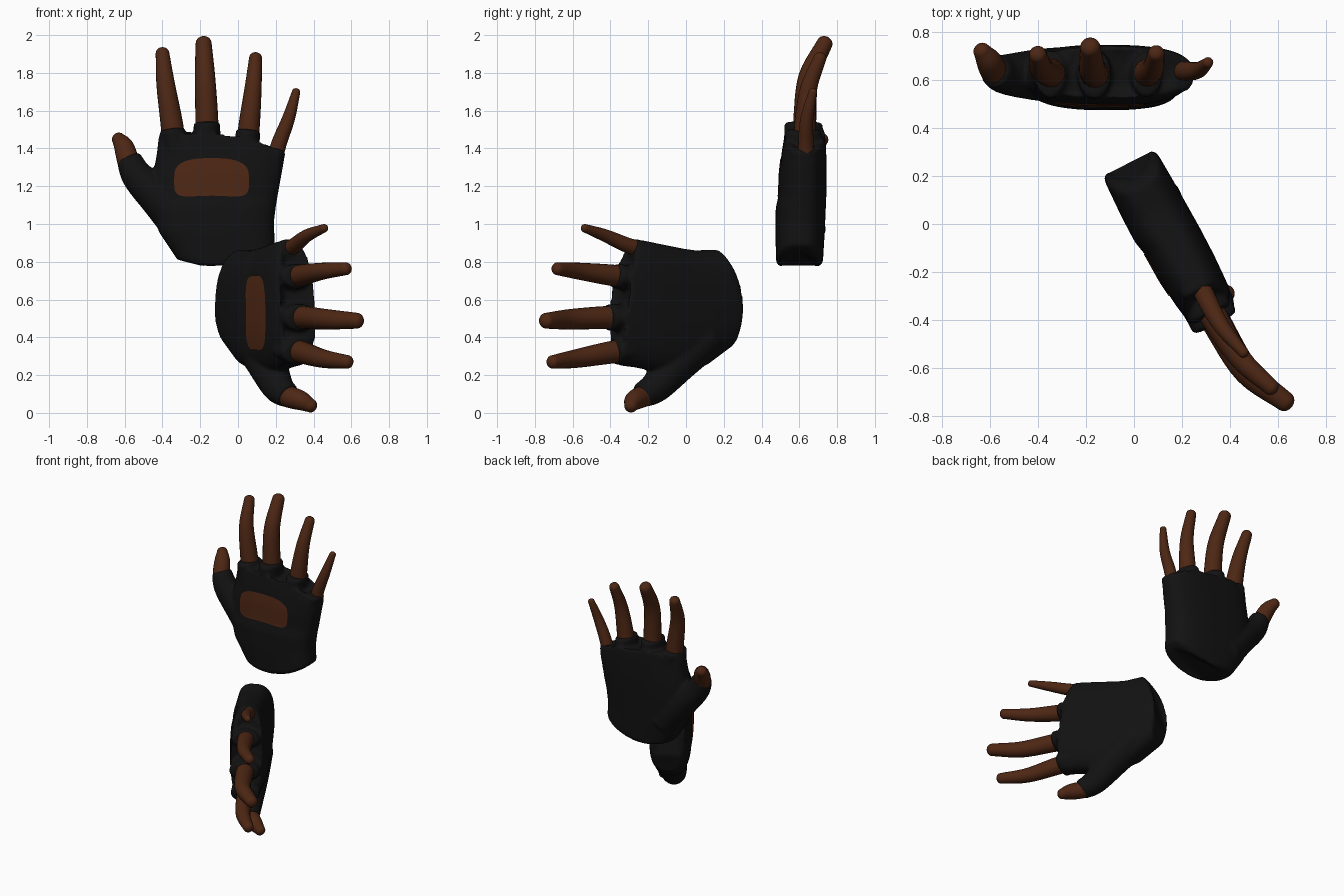
import bpy, bmesh
from math import sin, cos, pi, copysign
from mathutils import Vector, Matrix

if "Cube" in bpy.data.objects:
    bpy.data.objects.remove(bpy.data.objects["Cube"])


def material(name, rgb):
    m = bpy.data.materials.new(name)
    m.diffuse_color = (*rgb, 1)
    m.use_nodes = True
    m.node_tree.nodes["Principled BSDF"].inputs["Base Color"].default_value = m.diffuse_color
    return m


BLACK = material("black_fabric", (0.006, 0.006, 0.006))
SKIN = material("brown_skin", (0.075, 0.02, 0.007))


def make_object(name, bm, mat):
    bmesh.ops.recalc_face_normals(bm, faces=bm.faces)
    me = bpy.data.meshes.new(name)
    bm.to_mesh(me)
    bm.free()
    me.materials.append(mat)
    for p in me.polygons:
        p.use_smooth = True
    ob = bpy.data.objects.new(name, me)
    bpy.context.collection.objects.link(ob)
    return ob


def skin_rings(bm, rings):
    """Bridge closed rings of points into a capped solid."""
    vs = [[bm.verts.new(p) for p in r] for r in rings]
    n = len(vs[0])
    for a, b in zip(vs, vs[1:]):
        for i in range(n):
            j = (i + 1) % n
            bm.faces.new((a[i], a[j], b[j], b[i]))
    bm.faces.new(vs[0][::-1])
    bm.faces.new(vs[-1])


def smooth_path(pts, steps=5):
    """Catmull-Rom through (x, y, z, radius) points."""
    p = [Vector(q) for q in pts]
    p = [2 * p[0] - p[1]] + p + [2 * p[-1] - p[-2]]
    out = []
    for i in range(1, len(p) - 2):
        a, b, c, d = p[i - 1:i + 3]
        for k in range(steps):
            t = k / steps
            out.append(0.5 * (2 * b + (c - a) * t + (2 * a - 5 * b + 4 * c - d) * t * t
                              + (3 * b - a - 3 * c + d) * t ** 3))
    return out + [p[-2]]


def tube(bm, pts, depth=1.0, cap=0.85, n=20):
    """Tapered tube with a rounded end; depth stretches it front to back."""
    path = smooth_path(pts)
    rings = []

    def ring(c, t, r):
        side = Vector((0, 1, 0)).cross(t).normalized()
        fwd = t.cross(side)
        rings.append([c + side * r * cos(2 * pi * i / n) + fwd * r * depth * sin(2 * pi * i / n)
                      for i in range(n)])

    for i, q in enumerate(path):
        t = (path[min(i + 1, len(path) - 1)] - path[max(i - 1, 0)]).to_3d().normalized()
        ring(q.to_3d(), t, q.w)
    for k in range(1, 6):
        a = k / 5.3 * pi / 2
        ring(q.to_3d() + t * q.w * cap * sin(a), t, q.w * cos(a))
    skin_rings(bm, rings)


def bake(ob):
    dg = bpy.context.evaluated_depsgraph_get()
    me = bpy.data.meshes.new_from_object(ob.evaluated_get(dg))
    ob.modifiers.clear()
    ob.data = me
    for p in me.polygons:
        p.use_smooth = True


# Finger paths: x, y, z, radius
FINGERS = {
    "index": [(-.335, .63, 1.40, .062), (-.352, .63, 1.54, .059), (-.383, .645, 1.74, .049), (-.40, .705, 1.905, .036)],
    "middle": [(-.165, .63, 1.44, .063), (-.166, .63, 1.58, .06), (-.175, .65, 1.78, .054), (-.182, .735, 1.958, .042)],
    "ring": [(.045, .63, 1.39, .058), (.06, .63, 1.53, .056), (.08, .65, 1.72, .045), (.093, .71, 1.88, .034)],
    "little": [(.185, .64, 1.30, .042), (.215, .635, 1.42, .041), (.268, .64, 1.56, .034), (.308, .672, 1.70, .022)],
    "thumb": [(-.56, .63, 1.26, .06), (-.583, .64, 1.34, .058), (-.605, .68, 1.41, .052), (-.633, .72, 1.45, .036)],
}

# Glove palm: left x, z, right x, z, front y, back y, arch of the row
ROWS = [
    (-.27, .80, .16, .86, .50, .70, -.055), (-.32, .81, .195, .89, .477, .725, -.05),
    (-.42, .96, .19, 1.01, .473, .735, -.02), (-.45, 1.08, .20, 1.09, .475, .74, 0),
    (-.455, 1.15, .21, 1.15, .49, .743, 0), (-.45, 1.26, .228, 1.25, .495, .745, .02),
    (-.43, 1.37, .243, 1.33, .508, .742, .04), (-.42, 1.46, .24, 1.38, .525, .735, .065),
]
bm = bmesh.new()
N = 48
rings = []
for xl, zl, xr, zr, yf, yb, arch in ROWS:
    r = []
    for i in range(N):
        a = 2 * pi * i / N
        u = copysign(abs(cos(a)) ** (2 / 2.8), cos(a))
        v = copysign(abs(sin(a)) ** (2 / 2.8), sin(a))
        r.append(((xl + xr) / 2 + u * (xr - xl) / 2, (yf + yb) / 2 + v * (yb - yf) / 2,
                  zl + (zr - zl) * (u + 1) / 2 + arch * (1 - u * u)))
    rings.append(r)
skin_rings(bm, rings)

# Thumb sleeve and finger cuffs
tube(bm, [(-.26, .62, .96, .12), (-.40, .62, 1.12, .108), (-.53, .622, 1.25, .085), (-.578, .635, 1.345, .067)], cap=.2)
CUFFS = [(-.32, -.348, 1.495, .068), (-.16, -.165, 1.53, .071), (.03, .055, 1.49, .066), (.15, .205, 1.39, .05)]
for x0, x1, z, r in CUFFS:
    tube(bm, [(x0, .62, z - .2, r), (x1, .622, z, r)], depth=1.45, cap=.2)
glove = make_object("glove", bm, BLACK)
rm = glove.modifiers.new("fuse", 'REMESH')
rm.mode = 'VOXEL'
rm.voxel_size = 0.011
sm = glove.modifiers.new("soften", 'SMOOTH')
sm.factor = 0.5
sm.iterations = 5
bake(glove)
parts = [glove]

# Bare fingers
for name, pts in FINGERS.items():
    bm = bmesh.new()
    tube(bm, pts)
    parts.append(make_object(name + "_finger" if name != "thumb" else name, bm, SKIN))

# Opening on the back of the hand
bm = bmesh.new()
prev = None
M = 48
centre = bm.verts.new((-.14, .40, 1.235))
for k in range(1, 13):
    cur = []
    for i in range(M):
        a = 2 * pi * i / M
        u = copysign(abs(cos(a)) ** .5, cos(a)) * k / 12
        v = copysign(abs(sin(a)) ** .5, sin(a)) * k / 12
        cur.append(bm.verts.new((-.14 + .198 * u, .40, 1.228 + .1 * v + .022 * (1 - u * u) * (k / 12) ** 2)))
    for i in range(M):
        j = (i + 1) % M
        bm.faces.new((prev[i], cur[i], cur[j], prev[j]) if prev else (centre, cur[i], cur[j]))
    prev = cur
patch = make_object("hand_opening", bm, SKIN)
sw = patch.modifiers.new("lay", 'SHRINKWRAP')
sw.target = glove
sw.wrap_method = 'PROJECT'
sw.use_project_y = True
sw.use_positive_direction = True
sw.use_negative_direction = True
sw.offset = 0.004
bake(patch)
parts.append(patch)

# Second hand: mirrored copy lying on its side
s, c = 0.45, 0.893
turn = Matrix(((0, c, s, .275), (0, s, -c, -.292), (1, 0, 0, .67), (0, 0, 0, 1)))
turn = turn @ Matrix.Translation((0, -.62, -1.4))
for ob in parts:
    me = ob.data.copy()
    me.transform(turn)
    if turn.determinant() < 0:
        me.flip_normals()
    twin = bpy.data.objects.new("lower_" + ob.name, me)
    bpy.context.collection.objects.link(twin)
    ob.name = "upper_" + ob.name
